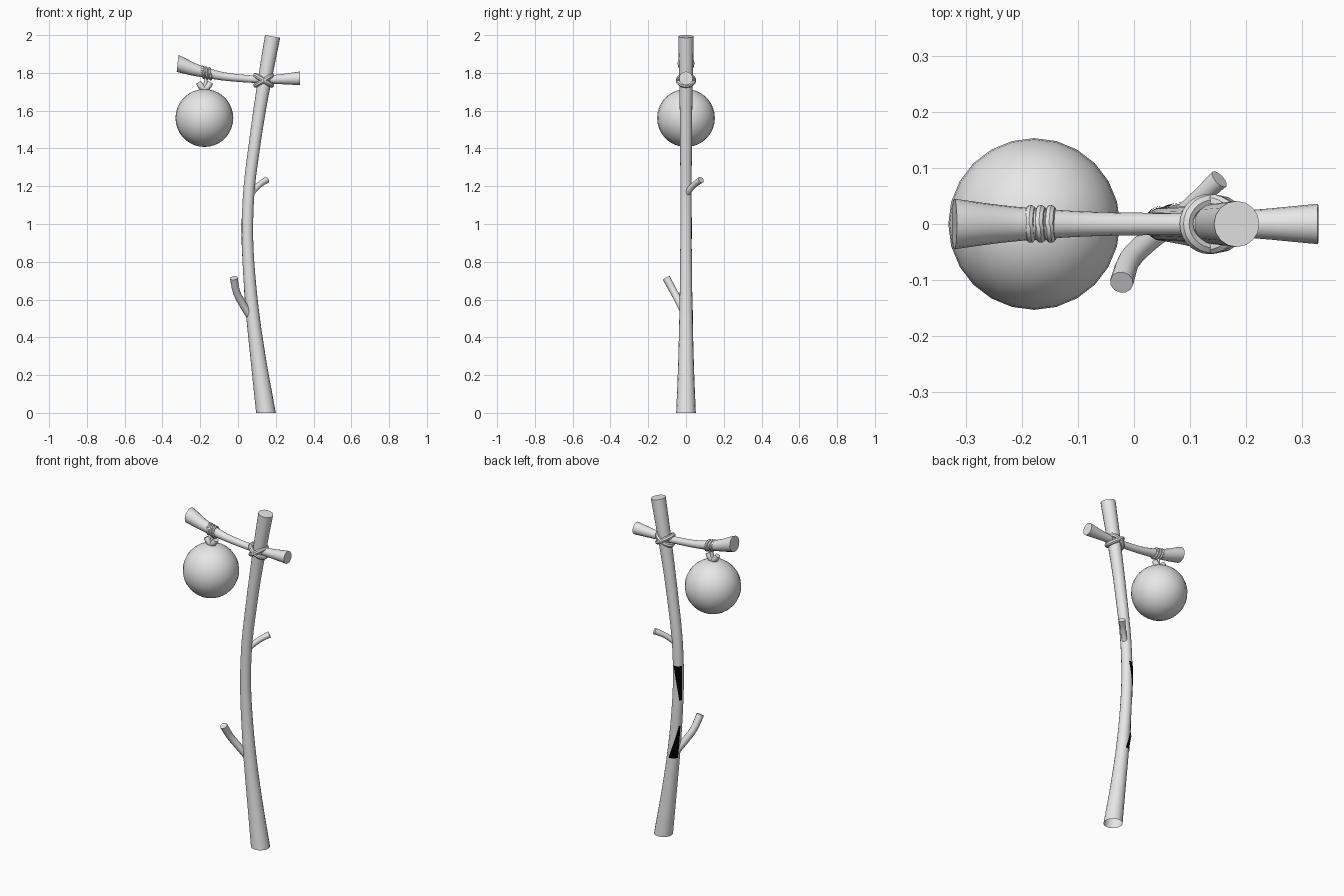
import bpy, bmesh, math
from mathutils import Vector

if "Cube" in bpy.data.objects:
    bpy.data.objects.remove(bpy.data.objects["Cube"])


def material(name, value):
    m = bpy.data.materials.new(name)
    m.diffuse_color = (value, value, value, 1)
    m.use_nodes = True
    m.node_tree.nodes["Principled BSDF"].inputs["Base Color"].default_value = m.diffuse_color
    return m


grey = material("light grey", 0.8)
black = material("black", 0.0)


def finish(name, bm, mat=grey, fix_normals=True):
    if fix_normals:
        bmesh.ops.recalc_face_normals(bm, faces=bm.faces)
    me = bpy.data.meshes.new(name)
    bm.to_mesh(me)
    bm.free()
    ob = bpy.data.objects.new(name, me)
    bpy.context.collection.objects.link(ob)
    me.materials.append(mat)
    bpy.ops.object.select_all(action='DESELECT')
    ob.select_set(True)
    bpy.context.view_layer.objects.active = ob
    bpy.ops.object.shade_smooth_by_angle(angle=math.radians(40))
    return ob


def smooth_path(pts, steps):
    """Catmull-Rom through (x, y, z, radius) points."""
    p = [Vector(q) for q in pts]
    p = [2 * p[0] - p[1]] + p + [2 * p[-1] - p[-2]]
    out = []
    for i in range(1, len(p) - 2):
        a, b, c, d = p[i - 1:i + 3]
        for k in range(steps):
            t = k / steps
            out.append(0.5 * (2 * b + (c - a) * t + (2 * a - 5 * b + 4 * c - d) * t * t
                              + (3 * b - a - 3 * c + d) * t ** 3))
    return out + [p[-2]]


def tube(name, pts, sides=16, steps=3, closed=False, flat_start=None, flat_end=None,
         cap_start=True):
    path = list(pts) if closed else smooth_path(pts, steps)
    path = [Vector(q) for q in path]
    n = len(path)
    bm = bmesh.new()
    rings = []
    u = None
    for i, q in enumerate(path):
        a = path[(i - 1) % n] if closed else path[max(i - 1, 0)]
        b = path[(i + 1) % n] if closed else path[min(i + 1, n - 1)]
        t = (b - a).to_3d().normalized()
        if i == 0 and flat_start:
            t = Vector(flat_start).normalized()
        if i == n - 1 and flat_end:
            t = Vector(flat_end).normalized()
        if u is None:
            u = t.orthogonal()
        u = (u - t * u.dot(t)).normalized()
        v = t.cross(u)
        ring = []
        for k in range(sides):
            w = 2 * math.pi * k / sides
            ring.append(bm.verts.new(q.to_3d() + (u * math.cos(w) + v * math.sin(w)) * q.w))
        rings.append(ring)
    for i in range(n if closed else n - 1):
        r, s = rings[i], rings[(i + 1) % n]
        for k in range(sides):
            m = (k + 1) % sides
            bm.faces.new((r[k], r[m], s[m], s[k]))
    if not closed:
        if cap_start:
            bm.faces.new(rings[0])
        bm.faces.new(rings[-1])
    return finish(name, bm)


def cord_loop(name, centre, tilt, half_len, half_y, thick):
    """Oval cord in the plane of y and an x axis tilted upward."""
    c = Vector(centre)
    axis = Vector((math.cos(tilt), 0, math.sin(tilt)))
    pts = []
    for k in range(28):
        w = 2 * math.pi * k / 28
        q = c + axis * half_len * math.cos(w) + Vector((0, half_y * math.sin(w), 0))
        pts.append((*q, thick))
    return tube(name, pts, sides=8, closed=True)


# Main pole, open underneath
POLE = [(0.148, 0, 0, 0.052), (0.112, 0, 0.25, 0.042), (0.077, 0, 0.53, 0.035),
        (0.055, 0, 0.8, 0.031), (0.05, 0, 1.0, 0.03), (0.06, 0, 1.2, 0.03),
        (0.085, 0, 1.4, 0.031), (0.114, 0, 1.6, 0.033), (0.148, 0, 1.8, 0.037),
        (0.183, 0, 1.993, 0.041)]
tube("pole", POLE, flat_start=(0, 0, 1), cap_start=False)


def pole_at(z):
    path = smooth_path(POLE, 3)
    for a, b in zip(path, path[1:]):
        if a.z <= z <= b.z:
            return a.lerp(b, (z - a.z) / (b.z - a.z))


def bark_patch(name, z0, z1, start0, start1, end):
    """Thin dark plate hugging the back left of the pole, tapering with height."""
    bm = bmesh.new()
    rows = []
    for i in range(11):
        f = i / 10
        c = pole_at(z0 + (z1 - z0) * f)
        row = []
        for k in range(9):
            s = start0 + (start1 - start0) * f
            w = math.radians(s + (end - s) * k / 8)
            row.append(bm.verts.new(c.to_3d() + Vector((math.cos(w), math.sin(w), 0)) * (c.w + 0.002)))
        rows.append(row)
    for r, s in zip(rows, rows[1:]):
        for k in range(8):
            bm.faces.new((r[k], r[k + 1], s[k + 1], s[k]))
    finish(name, bm, black, False)


bark_patch("lower_bark_patch", 0.48, 0.675, 80, 148, 165)
bark_patch("upper_bark_patch", 0.83, 1.035, 138, 72, 165)

# Twig stubs
tube("lower_twig", [(0.065, 0, 0.51, 0.02), (0.025, -0.03, 0.575, 0.02),
                    (-0.008, -0.064, 0.64, 0.02), (-0.022, -0.104, 0.714, 0.021)], sides=12)
tube("upper_twig", [(0.06, 0, 1.15, 0.016), (0.09, 0.022, 1.185, 0.016),
                    (0.12, 0.05, 1.213, 0.016), (0.152, 0.08, 1.234, 0.018)], sides=12)

# Crossbar with flared ends
tube("crossbar", [(-0.32, 0, 1.85, 0.045), (-0.24, 0, 1.82, 0.034), (-0.165, 0, 1.80, 0.027),
                  (-0.08, 0, 1.782, 0.022), (0.02, 0, 1.771, 0.02), (0.12, 0, 1.765, 0.02),
                  (0.21, 0, 1.766, 0.025), (0.328, 0, 1.771, 0.036)],
     flat_start=(1, 0, -0.1), flat_end=(1, 0, 0.03))

# Crossed lashing where the bar meets the pole
for i, tilt in enumerate((0.55, -0.55)):
    cord_loop("lashing_%d" % (i + 1), (0.136, 0, 1.76), tilt, 0.05, 0.041, 0.013)

# Three wraps that carry the ball
for i in range(3):
    cord_loop("wrap_%d" % (i + 1), (-0.184 + i * 0.018, 0, 1.803 - i * 0.004),
              math.radians(97), 0.027, 0.025, 0.009)

# Hanging cord and the knot ears above the ball
tube("hanging_cord", [(-0.167, 0, 1.785, 0.01), (-0.172, 0, 1.745, 0.01),
                      (-0.177, 0, 1.70, 0.012)], sides=10)
for side, label in ((-1, "left"), (1, "right")):
    tube("knot_ear_" + label, [(-0.177, 0, 1.712, 0.014), (-0.177 + side * 0.018, 0, 1.728, 0.017),
                               (-0.177 + side * 0.032, 0, 1.75, 0.015)], sides=10)

# Hanging ball
bm = bmesh.new()
bmesh.ops.create_uvsphere(bm, u_segments=24, v_segments=18, radius=0.153)
bmesh.ops.translate(bm, verts=bm.verts, vec=(-0.178, 0, 1.561))
finish("hanging_ball", bm)
